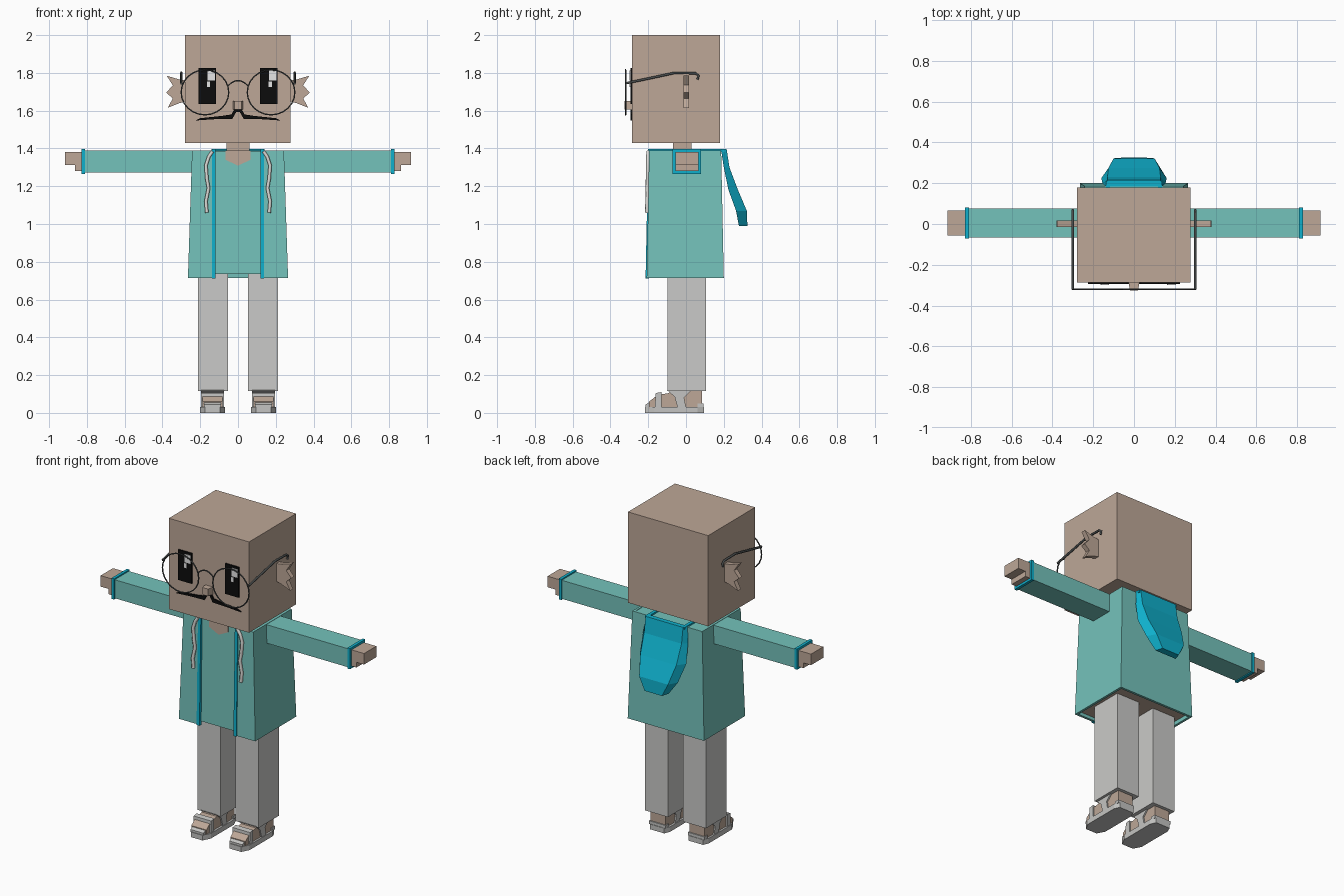
import bpy, bmesh, math
from mathutils import Vector

cube = bpy.data.objects.get("Cube")
if cube:
    bpy.data.objects.remove(cube, do_unlink=True)


def material(name, code):
    """Flat material from an sRGB hex code."""
    srgb = [int(code[i:i + 2], 16) / 255 for i in (0, 2, 4)]
    col = [((c + 0.055) / 1.055) ** 2.4 if c > 0.04 else c / 12.92 for c in srgb] + [1]
    m = bpy.data.materials.new(name)
    m.use_nodes = True
    m.diffuse_color = col
    m.node_tree.nodes["Principled BSDF"].inputs["Base Color"].default_value = col
    return m


SKIN = material("skin", "bda797")
TEAL = material("coat teal", "74c2bb")
CYAN = material("trim cyan", "0fb0cc")
GREY = material("trouser grey", "cacac8")
SANDAL = material("sandal grey", "c4c4c2")
CORD = material("cord white", "dcdad6")
BLACK = material("black", "0c0c0c")
METAL = material("frame grey", "484c4c")
WHITE = material("eye highlight", "e6e6e6")


def loft(name, rings, mat):
    """Join equal-length rings of points and cap both ends."""
    bm = bmesh.new()
    loops = [[bm.verts.new(p) for p in ring] for ring in rings]
    n = len(loops[0])
    for a, b in zip(loops, loops[1:]):
        for i in range(n):
            j = (i + 1) % n
            bm.faces.new((a[i], a[j], b[j], b[i]))
    bm.faces.new(loops[0])
    bm.faces.new(loops[-1])
    bmesh.ops.recalc_face_normals(bm, faces=bm.faces)
    me = bpy.data.meshes.new(name)
    bm.to_mesh(me)
    bm.free()
    me.materials.append(mat)
    ob = bpy.data.objects.new(name, me)
    bpy.context.collection.objects.link(ob)
    return ob


def prism(name, axis, pts, a, b, mat):
    """Extrude a 2D profile along x (y, z points), y (x, z) or z (x, y)."""
    def place(p, d):
        return {"x": (d, p[0], p[1]), "y": (p[0], d, p[1]), "z": (p[0], p[1], d)}[axis]
    return loft(name, [[place(p, d) for p in pts] for d in (a, b)], mat)


def box(name, x, y, z, mat):
    pts = [(x[0], y[0]), (x[1], y[0]), (x[1], y[1]), (x[0], y[1])]
    return prism(name, "z", pts, z[0], z[1], mat)


def wire(name, pts, radius, mat, closed=False):
    """Thin round tube along a path."""
    cu = bpy.data.curves.new(name, "CURVE")
    cu.dimensions = "3D"
    cu.bevel_depth = radius
    cu.bevel_resolution = 1
    cu.use_fill_caps = True
    sp = cu.splines.new("POLY")
    sp.points.add(len(pts) - 1)
    for p, co in zip(sp.points, pts):
        p.co = (*co, 1)
    sp.use_cyclic_u = closed
    cu.materials.append(mat)
    ob = bpy.data.objects.new(name, cu)
    bpy.context.collection.objects.link(ob)
    return ob


def mirrored(x, s):
    return sorted((x[0] * s, x[1] * s))


# Head, neck and nose
box("head", (-0.28, 0.277), (-0.286, 0.18), (1.43, 2.0), SKIN)
box("neck", (-0.06, 0.06), (-0.07, 0.03), (1.3, 1.44), SKIN)
nose = [(-0.028, 1.605), (0.028, 1.605), (0.028, 1.65), (-0.028, 1.65)]
loft("nose", [[(x, -0.28, z) for x, z in nose],
              [(x * 0.7, -0.325, z) for x, z in nose]], SKIN)

# Moustache plate
half = [(0.012, 1.62), (0.035, 1.58), (0.08, 1.573), (0.2, 1.56), (0.225, 1.548),
        (0.12, 1.555), (0.03, 1.557), (0.01, 1.592)]
prism("moustache", "y", half + [(-x, z) for x, z in reversed(half)],
      -0.295, -0.285, BLACK)

# Eyes with highlights
for side, x0 in (("right", -0.21), ("left", 0.117)):
    box(side + "_eye", (x0, x0 + 0.093), (-0.295, -0.2855), (1.635, 1.825), BLACK)
    box(side + "_eye_highlight", (x0 + 0.048, x0 + 0.088), (-0.299, -0.295),
        (1.76, 1.812), WHITE)
    box(side + "_eye_glint", (x0 + 0.045, x0 + 0.062), (-0.299, -0.295),
        (1.725, 1.755), WHITE)

# Glasses bridge
wire("glasses_bridge", [(0.055 * t, -0.32, 1.76 - 0.03 * t * t)
                        for t in (-1, -0.6, -0.2, 0.2, 0.6, 1)], 0.004, METAL)

for s, side in ((1, "left"), (-1, "right")):
    # Glasses
    ring = [(s * 0.175 + 0.126 * math.cos(a), -0.32, 1.697 + 0.119 * math.sin(a))
            for a in (i * math.tau / 24 for i in range(24))]
    wire(side + "_glasses_ring", ring, 0.004, METAL, True)
    temple = [(-0.32, 1.745), (-0.2, 1.77), (-0.06, 1.8), (0.05, 1.798),
              (0.067, 1.785), (0.06, 1.765)]
    wire(side + "_glasses_temple", [(s * 0.3, y, z) for y, z in temple], 0.007, METAL)

    # Jagged ear
    ear = [(0.27, 1.76), (0.31, 1.765), (0.378, 1.785), (0.345, 1.735), (0.38, 1.695),
           (0.345, 1.665), (0.372, 1.615), (0.31, 1.64), (0.27, 1.65)]
    prism(side + "_ear", "y", [(s * x, z) for x, z in ear], -0.014, 0.016, SKIN)

    # Sleeve, cuff and hand
    box(side + "_sleeve", mirrored((0.22, 0.815), s), (-0.066, 0.075), (1.272, 1.388), TEAL)
    box(side + "_cuff", mirrored((0.81, 0.828), s), (-0.072, 0.08), (1.266, 1.396), CYAN)
    hand = [(0.82, 1.28), (0.862, 1.28), (0.862, 1.313), (0.915, 1.313),
            (0.915, 1.382), (0.82, 1.382)]
    prism(side + "_hand", "y", [(s * x, z) for x, z in hand], -0.056, 0.066, SKIN)

    # Coat edging: down the front and over the shoulder to the hood
    edge = [(-0.214, 0.712), (-0.2, 1.397), (0.21, 1.397), (0.21, 1.382),
            (-0.185, 1.382), (-0.195, 0.712)]
    prism(side + "_coat_edging", "x", edge, s * 0.118, s * 0.138, CYAN)

    # Drawstring
    cord = [(0.135, 1.385), (0.155, 1.355), (0.17, 1.31), (0.165, 1.24),
            (0.156, 1.19), (0.17, 1.12), (0.165, 1.06)]
    wire(side + "_drawstring", [(s * x, -0.2 - 0.02 * (1.39 - z), z) for x, z in cord],
         0.01, CORD)

    # Trouser leg
    box(side + "_trouser_leg", mirrored((0.052, 0.212), s), (-0.097, 0.105),
        (0.115, 0.745), GREY)

    # Foot
    foot = [(0.085, 0.02), (0.085, 0.13), (-0.08, 0.13), (-0.09, 0.105), (-0.15, 0.095),
            (-0.195, 0.06), (-0.195, 0.02)]
    prism(side + "_foot", "x", foot, s * 0.083, s * 0.188, SKIN)

    # Sandal sole, toe strap and ankle strap
    sole = [(0.085, 0.095), (0.185, 0.095), (0.2, 0.06), (0.2, -0.17), (0.175, -0.218),
            (0.095, -0.218), (0.07, -0.17), (0.07, 0.06)]
    prism(side + "_sandal_sole", "z", [(s * x, y) for x, y in sole], 0, 0.032, SANDAL)
    toe_strap = [(-0.165, 0.03), (-0.13, 0.03), (-0.13, 0.11), (-0.16, 0.105)]
    prism(side + "_sandal_toe_strap", "x", toe_strap, s * 0.074, s * 0.196, SANDAL)
    toe_rim = [(-0.214, 0.03), (-0.214, 0.045), (-0.195, 0.055), (-0.19, 0.03)]
    prism(side + "_sandal_toe_rim", "x", toe_rim, s * 0.09, s * 0.18, SANDAL)
    ankle_strap = [(-0.1, 0.12), (-0.06, 0.085), (-0.045, 0.03), (0.0, 0.03),
                   (-0.01, 0.08), (0.03, 0.12)]
    prism(side + "_sandal_ankle_strap", "x", ankle_strap, s * 0.074, s * 0.196, SANDAL)
    box(side + "_sandal_heel_strap", mirrored((0.077, 0.193), s), (0.06, 0.092),
        (0.03, 0.05), SANDAL)


# Open-fronted coat shell, flaring downward
def coat_ring(hx, y0, y1, z, g=0.12, t=0.015):
    right = [(-g, y0), (-hx, y0), (-hx, y1)]
    inner = [(g, y0 + t), (hx - t, y0 + t), (hx - t, y1 - t)]
    flip = lambda pts: [(-x, y) for x, y in reversed(pts)]
    return [(x, y, z) for x, y in right + flip(right) + inner + flip(inner)]


loft("coat", [coat_ring(0.265, -0.208, 0.2, 0.715),
              coat_ring(0.243, -0.195, 0.186, 1.39)], TEAL)

# Shirt inside the coat, bare underneath
shirt = loft("shirt", [[(x * hx, y, z) for x, y in ((-1, y0), (1, y0), (1, y1), (-1, y1))]
                       for hx, y0, y1, z in ((0.245, -0.197, 0.18, 0.735),
                                             (0.235, -0.187, 0.178, 1.387))], TEAL)
shirt.data.materials.append(SKIN)
for f in shirt.data.polygons:
    if f.normal.z < -0.9:
        f.material_index = 1

# Bare patch at the collar
collar = [(-0.065, 1.388), (-0.065, 1.34), (0, 1.308), (0.065, 1.34), (0.065, 1.388)]
prism("neckline", "y", collar, -0.193, -0.185, SKIN)

# Hood hanging at the back: z, inner half width and y, outer half width and y
hood = [(1.397, 0.14, 0.185, 0.13, 0.215), (1.3, 0.155, 0.2, 0.13, 0.23),
        (1.18, 0.16, 0.225, 0.125, 0.275), (1.07, 0.13, 0.265, 0.1, 0.322),
        (0.99, 0.075, 0.28, 0.06, 0.325)]
loft("hood", [[(-wi, yi, z), (wi, yi, z), (wo, yo, z), (-wo, yo, z)]
              for z, wi, yi, wo, yo in hood], CYAN)
